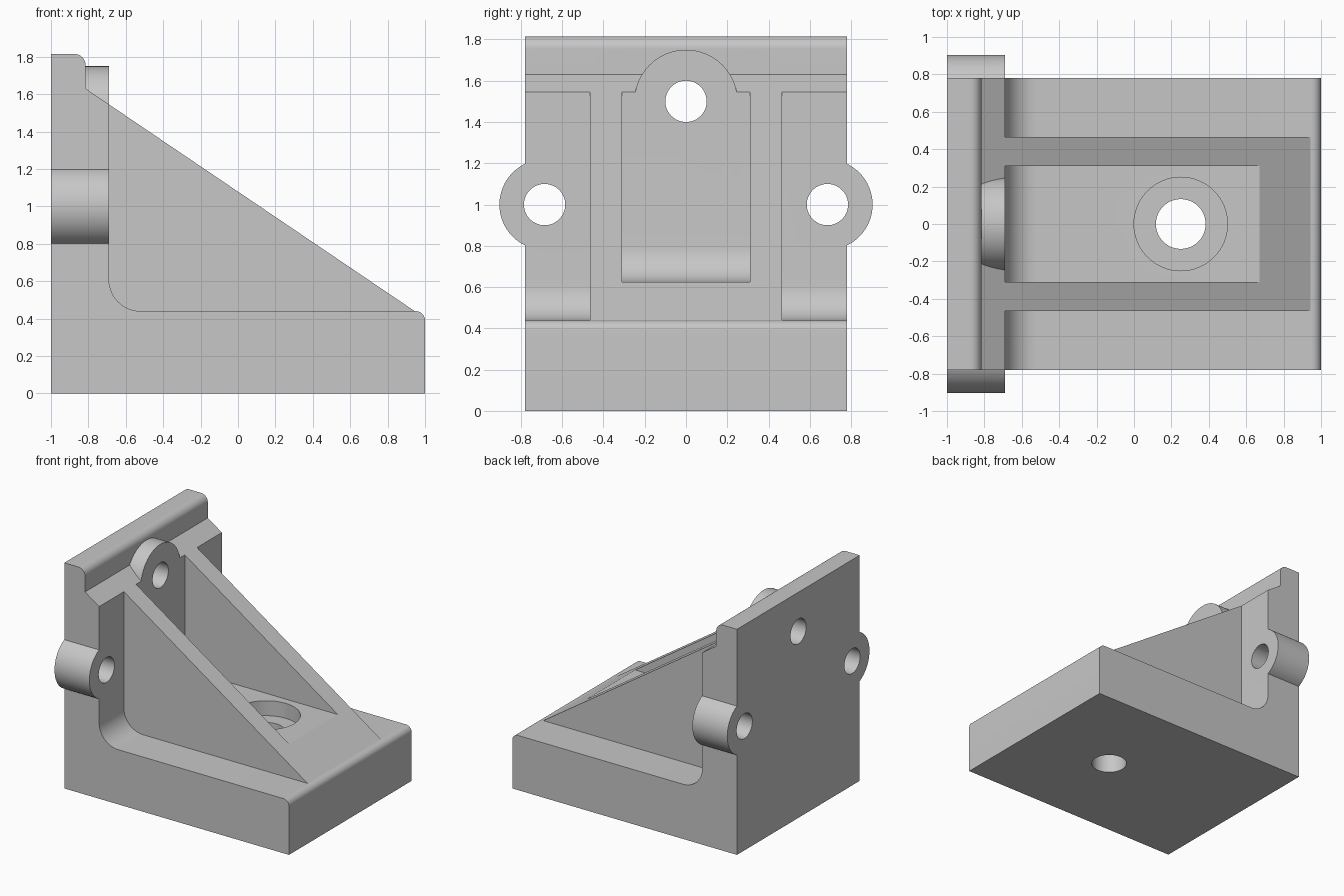
import bpy, bmesh, math
from mathutils import Vector, Matrix

cube = bpy.data.objects.get("Cube")
if cube:
    bpy.data.objects.remove(cube, do_unlink=True)

grey = bpy.data.materials.new("plain grey")
grey.use_nodes = True
colour = (0.57, 0.57, 0.57, 1)
grey.diffuse_color = colour
grey.node_tree.nodes["Principled BSDF"].inputs["Base Color"].default_value = colour

BACK, WALL = -1.0, -0.69      # rear face and front face of the upright wall
HALF = 0.78                   # half width of the bracket


def finish(bm, name):
    bmesh.ops.recalc_face_normals(bm, faces=bm.faces)
    mesh = bpy.data.meshes.new(name)
    bm.to_mesh(mesh)
    bm.free()
    mesh.materials.append(grey)
    obj = bpy.data.objects.new(name, mesh)
    bpy.context.collection.objects.link(obj)
    return obj


def rounded(corners, steps=12):
    """Turn (x, z, radius) corners into an outline with filleted corners."""
    out = []
    for i, (x, z, r) in enumerate(corners):
        p = Vector((x, z))
        if not r:
            out.append(p)
            continue
        a = (Vector(corners[i - 1][:2]) - p).normalized()
        b = (Vector(corners[(i + 1) % len(corners)][:2]) - p).normalized()
        half = a.angle(b) / 2
        centre = p + (a + b).normalized() * (r / math.sin(half))
        start = p + a * (r / math.tan(half)) - centre
        sweep = start.angle_signed(p + b * (r / math.tan(half)) - centre)
        out += [centre + Matrix.Rotation(-sweep * k / steps, 2) @ start
                for k in range(steps + 1)]
    return out


def extrude(name, corners, y0, y1):
    bm = bmesh.new()
    face = bm.faces.new([bm.verts.new((p.x, y0, p.y)) for p in rounded(corners)])
    new = bmesh.ops.extrude_face_region(bm, geom=[face])["geom"]
    bmesh.ops.translate(bm, vec=(0, y1 - y0, 0),
                        verts=[v for v in new if isinstance(v, bmesh.types.BMVert)])
    return finish(bm, name)


def cylinder(name, axis, start, length, radius):
    bm = bmesh.new()
    direction = Vector(axis)
    turn = direction.to_track_quat('Z', 'Y').to_matrix().to_4x4()
    place = Matrix.Translation(Vector(start) + direction * length / 2)
    bmesh.ops.create_cone(bm, cap_ends=True, segments=64, radius1=radius,
                          radius2=radius, depth=length, matrix=place @ turn)
    return finish(bm, name)


def combine(target, tool, operation):
    tool.hide_render = True
    mod = target.modifiers.new(tool.name, 'BOOLEAN')
    mod.operation, mod.solver, mod.object = operation, 'EXACT', tool
    bpy.ops.object.select_all(action='DESELECT')
    bpy.context.view_layer.objects.active = target
    target.select_set(True)
    bpy.ops.object.modifier_apply(modifier=mod.name)
    bpy.data.objects.remove(tool, do_unlink=True)


def pocket(name, floor, y0, y1):
    return extrude(name, [(WALL, floor, 0.17), (2, floor, 0), (2, 2.2, 0),
                          (WALL, 2.2, 0)], y0, y1)


# Bracket body: base, sloping web and lipped upright wall
body = extrude("angle_bracket", [
    (BACK, 0, 0), (1, 0, 0), (1, 0.44, 0.05), (0.945, 0.44, 0),
    (-0.815, 1.63, 0), (-0.815, 1.815, 0.06), (BACK, 1.815, 0)], -HALF, HALF)

# Pockets that leave two sloping ribs
combine(body, pocket("middle_pocket", 0.625, -0.31, 0.31), 'DIFFERENCE')
for side in (-1, 1):
    y0, y1 = sorted((side * 0.465, side * 1.0))
    combine(body, pocket("side_pocket", 0.44, y0, y1), 'DIFFERENCE')

# Round bolt lugs on the upright wall, then their holes
lugs = [(0, 1.5, 0.25), (-0.685, 1.0, 0.219), (0.685, 1.0, 0.219)]
for y, z, radius in lugs:
    combine(body, cylinder("lug", (1, 0, 0), (BACK, y, z), WALL - BACK, radius), 'UNION')
for y, z, radius in lugs:
    combine(body, cylinder("lug_hole", (1, 0, 0), (-1.2, y, z), 0.8, 0.1), 'DIFFERENCE')

# Counterbored hole in the base
combine(body, cylinder("counterbore", (0, 0, 1), (0.25, 0, 0.505), 0.6, 0.25), 'DIFFERENCE')
combine(body, cylinder("base_hole", (0, 0, 1), (0.25, 0, -0.2), 1.0, 0.133), 'DIFFERENCE')

bpy.ops.object.shade_smooth_by_angle(angle=math.radians(25))
